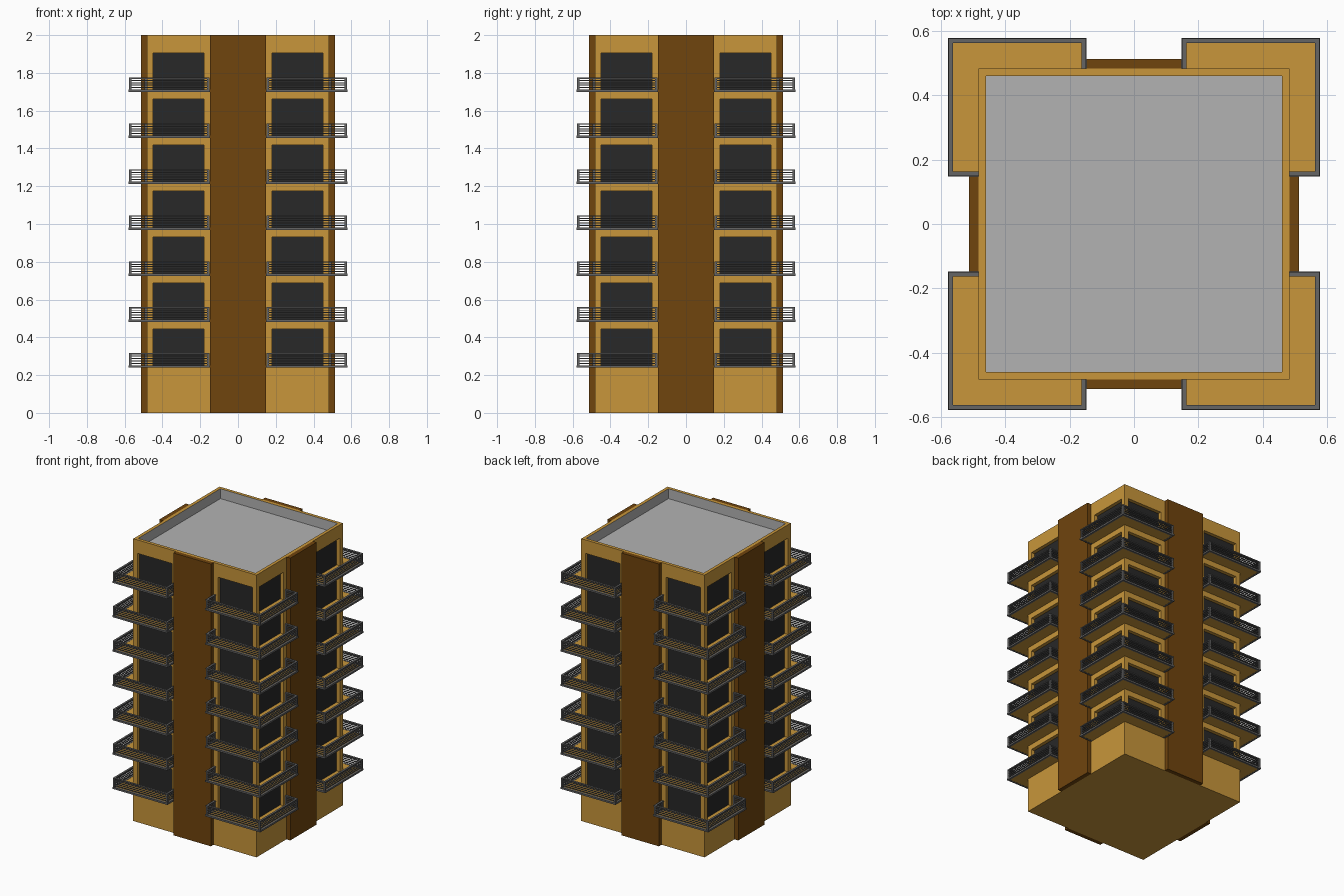
import bpy, bmesh
from math import pi
from mathutils import Matrix, Vector

if "Cube" in bpy.data.objects:
    bpy.data.objects.remove(bpy.data.objects["Cube"])

H, B = 2.0, 0.483            # height, half width of the body
FLOORS = [0.24 + 0.2433 * i for i in range(7)]


def material(name, rgb):
    m = bpy.data.materials.new(name)
    m.diffuse_color = (*rgb, 1)
    m.use_nodes = True
    m.node_tree.nodes["Principled BSDF"].inputs["Base Color"].default_value = m.diffuse_color
    return m


OCHRE = material("ochre", (0.58, 0.305, 0.043))
BROWN = material("brown", (0.16, 0.058, 0.004))
GLASS = material("dark_glass", (0.021, 0.021, 0.021))
STEEL = material("steel", (0.13, 0.13, 0.13))
ROOF = material("roof_grey", (0.45, 0.45, 0.45))


def quad(bm, pts, mat=0):
    bm.faces.new([bm.verts.new(p) for p in pts]).material_index = mat


def box(bm, lo, hi):
    lo, hi = Vector(lo), Vector(hi)
    m = Matrix.Translation((lo + hi) / 2) @ Matrix.Diagonal((*(hi - lo), 1))
    bmesh.ops.create_cube(bm, size=1, matrix=m)


def strip(bm, outer, inner, z0, z1):
    """Flat bent band between two matching paths, given a thickness."""
    rows = [[bm.verts.new((x, y, z)) for x, y in path]
            for z in (z0, z1) for path in (outer, inner)]
    a, b, c, d = rows            # low outer, low inner, high outer, high inner
    for i in range(len(outer) - 1):
        for p, q in ((b, a), (a, c), (c, d), (d, b)):
            bm.faces.new((p[i], p[i + 1], q[i + 1], q[i]))
    for i in (0, -1):
        bm.faces.new((a[i], b[i], d[i], c[i]))


def finish(bm, name, mats, four=True):
    """Repeat the part on all four sides and make the object."""
    if four:
        src = bm.verts[:] + bm.edges[:] + bm.faces[:]
        for k in (1, 2, 3):
            new = bmesh.ops.duplicate(bm, geom=src)["geom"]
            bmesh.ops.rotate(bm, matrix=Matrix.Rotation(k * pi / 2, 3, 'Z'),
                             verts=[v for v in new if isinstance(v, bmesh.types.BMVert)])
    bmesh.ops.remove_doubles(bm, verts=bm.verts, dist=1e-5)
    bmesh.ops.recalc_face_normals(bm, faces=bm.faces)
    me = bpy.data.meshes.new(name)
    bm.to_mesh(me)
    bm.free()
    for m in mats:
        me.materials.append(m)
    bpy.context.collection.objects.link(bpy.data.objects.new(name, me))


# Body: one gridded wall with recessed windows, repeated, plus parapet and roof
bm = bmesh.new()
xs = [-B, -0.45, -0.18, 0.18, 0.45, B]
zs = [0] + [z for f in FLOORS for z in (f + 0.01, f + 0.205)] + [H]
DEPTH = 0.025
for i in range(5):
    for j in range(len(zs) - 1):
        c = [(xs[i], zs[j]), (xs[i + 1], zs[j]), (xs[i + 1], zs[j + 1]), (xs[i], zs[j + 1])]
        front = [(x, -B, z) for x, z in c]
        if i in (1, 3) and j % 2 == 1:
            back = [(x, -B + DEPTH, z) for x, z in c]
            quad(bm, back, 1)
            for k in range(4):
                n = (k + 1) % 4
                quad(bm, (front[k], front[n], back[n], back[k]))
        else:
            quad(bm, front)
P, RZ = 0.46, H - 0.07       # parapet inner edge, roof level
for x0, x1, p0, p1 in zip(xs, xs[1:], [-P, -.45, -.18, .18, .45], [-.45, -.18, .18, .45, P]):
    quad(bm, ((x0, -B, H), (x1, -B, H), (p1, -P, H), (p0, -P, H)))
    quad(bm, ((p0, -P, H), (p1, -P, H), (p1, -P, RZ), (p0, -P, RZ)), 2)
    quad(bm, ((p0, -P, RZ), (p1, -P, RZ), (p1 * .5, -P / 2, RZ), (p0 * .5, -P / 2, RZ)), 2)
quarter = P / 2
quad(bm, ((-quarter, -quarter, RZ), (quarter, -quarter, RZ), (0, 0, RZ), (0, 0, RZ))[:3], 2)
quad(bm, ((-B, -B, 0), (B, -B, 0), (0, 0, 0)))
finish(bm, "tower_body", [OCHRE, GLASS, ROOF])

# Brown pilasters in the middle of each side
bm = bmesh.new()
box(bm, (-0.147, -0.513, 0), (0.147, -B, H))
finish(bm, "pilasters", [BROWN])

# Corner balcony slabs
S, E = 0.577, 0.15
bm = bmesh.new()
for f in FLOORS:
    strip(bm, [(S, E), (S, S), (E, S)], [(B, E), (B, B), (E, B)], f, f + 0.01)
finish(bm, "balcony_slabs", [OCHRE])


def rail(bm, o, w, z0, z1):
    """Bar following the open balcony edge; o insets it, w is its width."""
    def path(d):
        s, e = S - d, E + d
        return [(B, e), (s, e), (s, s), (e, s), (e, B)]
    strip(bm, path(o), path(o + w), z0, z1)


# Railings: slab trim, four thin bars, a top rail and posts
bm = bmesh.new()
for f in FLOORS:
    rail(bm, -0.002, 0.014, f - 0.001, f + 0.011)
    for k in range(4):
        z = f + 0.02 + 0.0125 * k
        rail(bm, 0.003, 0.007, z, z + 0.005)
    rail(bm, 0, 0.014, f + 0.069, f + 0.076)
    a, b = E + 0.007, S - 0.007
    for x, y in ((a, B + .006), (a, b), (b, b), (b, a), (B + .006, a)):
        box(bm, (x - .006, y - .006, f + .01), (x + .006, y + .006, f + .07))
finish(bm, "balcony_railings", [STEEL])
